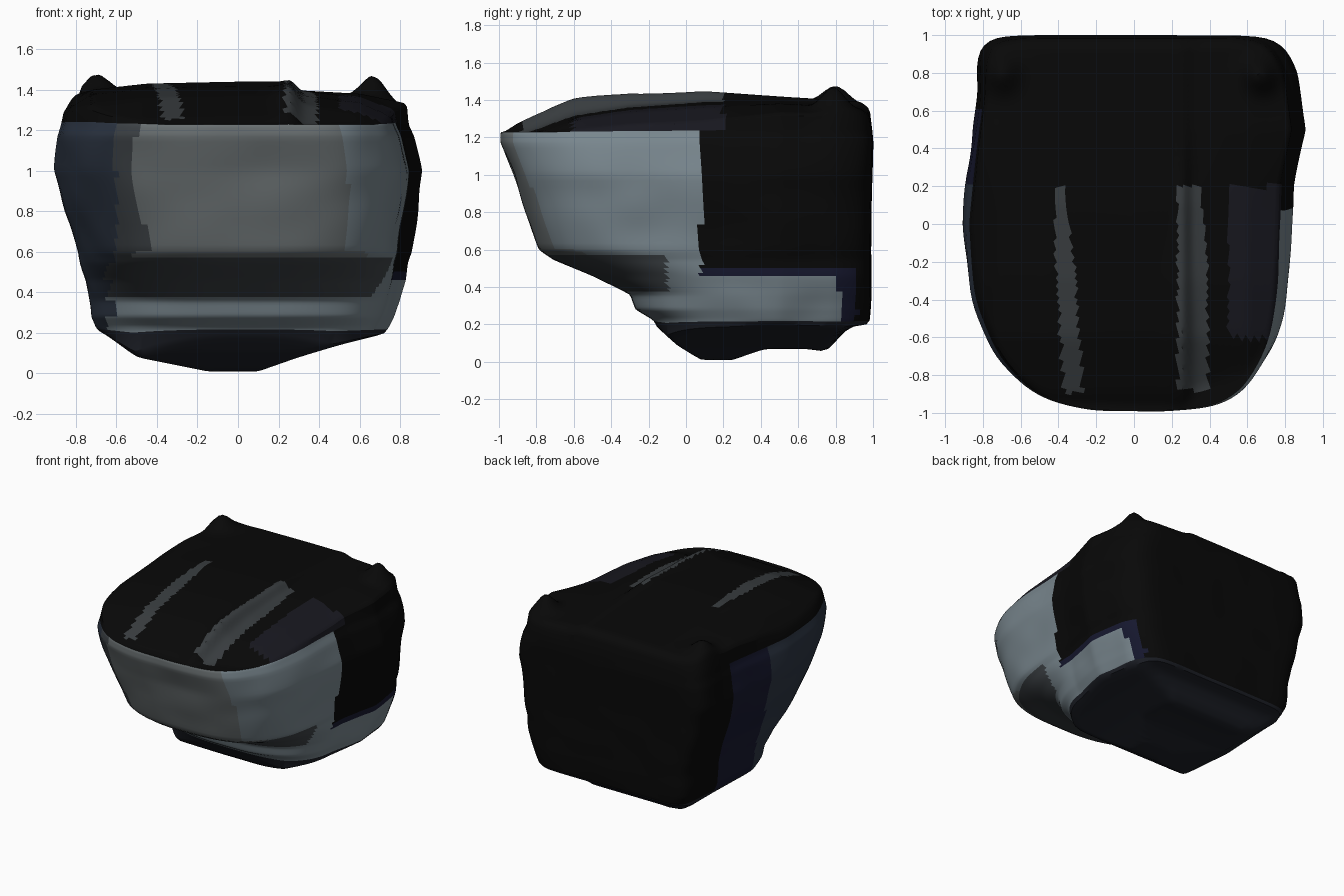
import bpy, bmesh, math
from mathutils import Vector, noise

if "Cube" in bpy.data.objects:
    bpy.data.objects.remove(bpy.data.objects["Cube"])

N = 180      # points around each ring
CY = 0.3     # common ring centre


def interp(v, pts):
    if v <= pts[0][0]:
        return pts[0][1]
    for (a, p), (b, q) in zip(pts, pts[1:]):
        if v <= b:
            return p + (q - p) * (v - a) / (b - a)
    return pts[-1][1]


# wall sections: z, left x, right x, front y, back y, squareness of front left and front right corner
WALL = [(.22, -.72, .74, -.17, .98, 2.3, 3.0), (.28, -.75, .77, -.27, .985, 2.3, 3.0),
        (.36, -.76, .80, -.30, .99, 2.3, 2.8), (.46, -.77, .83, -.50, .99, 2.3, 2.7),
        (.545, -.79, .84, -.71, .99, 2.4, 3.0), (.60, -.80, .86, -.79, .99, 2.5, 3.4),
        (.80, -.87, .89, -.86, .99, 2.6, 3.6), (1.0, -.92, .92, -.92, .995, 2.8, 3.8),
        (1.17, -.90, .88, -.99, 1.0, 3.0, 3.8), (1.23, -.88, .85, -.99, .995, 3.0, 3.8)]
# side swelling along the depth
RIGHT = [(-.2, .91), (.2, .92), (.5, 1), (.8, .95), (1, .86)]
LEFT = [(0, 1), (.4, .95), (.7, .91), (1, .90)]
# crown and underside profiles
TOP_Y = [(-1, 1.2), (-.9, 1.26), (-.6, 1.37), (-.3, 1.415), (.1, 1.44), (.6, 1.41), (.93, 1.39), (1, 1.34)]
TOP_X = [(-.92, -.2), (-.82, -.1), (-.72, -.04), (-.45, -.01), (0, 0), (.2, 0), (.26, .01),
         (.31, -.045), (.6, -.08), (.8, -.17), (.9, -.22)]
BOT_X = [(-.75, .24), (-.65, .19), (-.5, .08), (-.1, 0), (.1, .01), (.3, .08), (.5, .14), (.74, .2)]
BOT_Y = [(-.17, .2), (-.05, .09), (.08, .01), (.25, .01), (.42, .07), (.65, .07), (.75, .05), (.87, .19), (1, .2)]


def outline(sec, t):
    _, xl, xr, yf, yb, nl, nr = sec
    c, s = math.cos(t), math.sin(t)
    n = 12 if s > 0 else (nr if c > 0 else nl)
    r = (abs(c) ** n + abs(s) ** n) ** (-1 / n)
    y = CY + r * s * ((yb - CY) if s > 0 else (CY - yf))
    x = r * c * (xr * interp(y, RIGHT) if c > 0 else -xl * interp(y, LEFT))
    return x, y


def top_z(x, y):
    back = min(1, max(0, (y - .1) / .4))
    z = interp(y, TOP_Y) + interp(x, TOP_X) * (1 - .55 * back)
    z += .035 * math.exp(-((x - .25) / .06) ** 2 - ((y + .6) / .3) ** 2)    # raised crease
    for bx, by, h, w in ((.67, .79, .13, .08), (-.70, .80, .10, .09)):      # rear corner knobs
        z += h * math.exp(-((x - bx) ** 2 + (y - by) ** 2) / w ** 2)
    return max(z, 1.225)


def bottom_z(x, y):
    return max(interp(x, BOT_X), interp(y, BOT_Y))


bm = bmesh.new()
rings = []


def ring(fn):
    rings.append([bm.verts.new(fn(2 * math.pi * i / N)) for i in range(N)])


def cap(sec, s, zf):
    def f(t):
        x, y = outline(sec, t)
        x, y = x * s, CY + (y - CY) * s
        return (x, y, zf(x, y))
    ring(f)


# underside
for s in [.03] + [k / 16 for k in range(1, 16)] + [.98]:
    cap(WALL[0], s, bottom_z)
# walls with light hand-worked unevenness
for k in range(len(WALL) - 1):
    for j in range(6 if k < len(WALL) - 2 else 7):
        sec = [a + (b - a) * j / 6 for a, b in zip(WALL[k], WALL[k + 1])]

        def wall(t, sec=sec):
            x, y = outline(sec, t)
            d = .016 * noise.noise(Vector((x * 4, y * 4, sec[0] * 5)))
            return (x * (1 + d), CY + (y - CY) * (1 + d * .4), sec[0])
        ring(wall)
# crown
first_crown = len(rings)
for s in [.985, .965] + [k / 48 for k in range(46, 0, -1)]:
    cap(WALL[-1], s, top_z)

crown = set()
for k, (a, b) in enumerate(zip(rings, rings[1:])):
    for i in range(N):
        j = (i + 1) % N
        f = bm.faces.new((a[i], a[j], b[j], b[i]))
        if k >= first_crown - 1:
            crown.add(f)
bm.faces.new(rings[0][::-1])
crown.add(bm.faces.new(rings[-1]))
bmesh.ops.recalc_face_normals(bm, faces=bm.faces)

# colours
COLORS = {"black": (.0025, .0025, .0025), "pale_blue_grey": (.19, .24, .27), "grey": (.15, .17, .175),
          "dark_grey": (.05, .058, .065), "navy": (.008, .009, .028), "under": (.012, .014, .02),
          "slate": (.025, .035, .055), "streak": (.04, .046, .05), "dusk": (.009, .009, .014)}
names = list(COLORS)


def pick(f):
    x, y, z = f.calc_center_median()
    n = f.normal
    if f in crown:                                       # crown with pale streaks
        if .23 < x < .39 - .1 * max(0, y + .2) and -.88 < y < .2:
            return "streak"
        if abs(x + .36 - .07 * (-.3 - y)) < .05 - .06 * max(0, y + .2) and -.9 < y < .2:
            return "streak"
        return "dusk" if .5 < x < .8 and -.6 < y < .2 else "black"
    if z < .22:
        return "under"
    if n.y > .6:
        return "black"
    if x < -.6 and n.x < -.6:                            # left side
        return "slate" if y < .2 else "navy" if y < .6 else "black"
    if z < .37:
        return "pale_blue_grey" if y < .82 else "navy"
    if z < .57 and y < -.1:
        return "dark_grey"
    if z < .46:
        return "pale_blue_grey" if y < .8 else "navy"
    if y < .08:
        if n.x < -.45:
            return "dark_grey"
        return "pale_blue_grey" if n.x > .5 else "grey"
    return "navy" if z < .5 else "black"


for f in bm.faces:
    f.normal_update()
    f.material_index = names.index(pick(f))

mesh = bpy.data.meshes.new("rounded_block")
bm.to_mesh(mesh)
bm.free()
for n in names:
    m = bpy.data.materials.new(n)
    m.diffuse_color = (*COLORS[n], 1)
    m.use_nodes = True
    m.node_tree.nodes["Principled BSDF"].inputs["Base Color"].default_value = m.diffuse_color
    mesh.materials.append(m)
body = bpy.data.objects.new("rounded_block", mesh)
bpy.context.collection.objects.link(body)
bpy.context.view_layer.objects.active = body
body.select_set(True)
sm = body.modifiers.new("soften", 'SMOOTH')
sm.factor, sm.iterations = .5, 3
bpy.ops.object.shade_smooth_by_angle(angle=math.radians(50))
